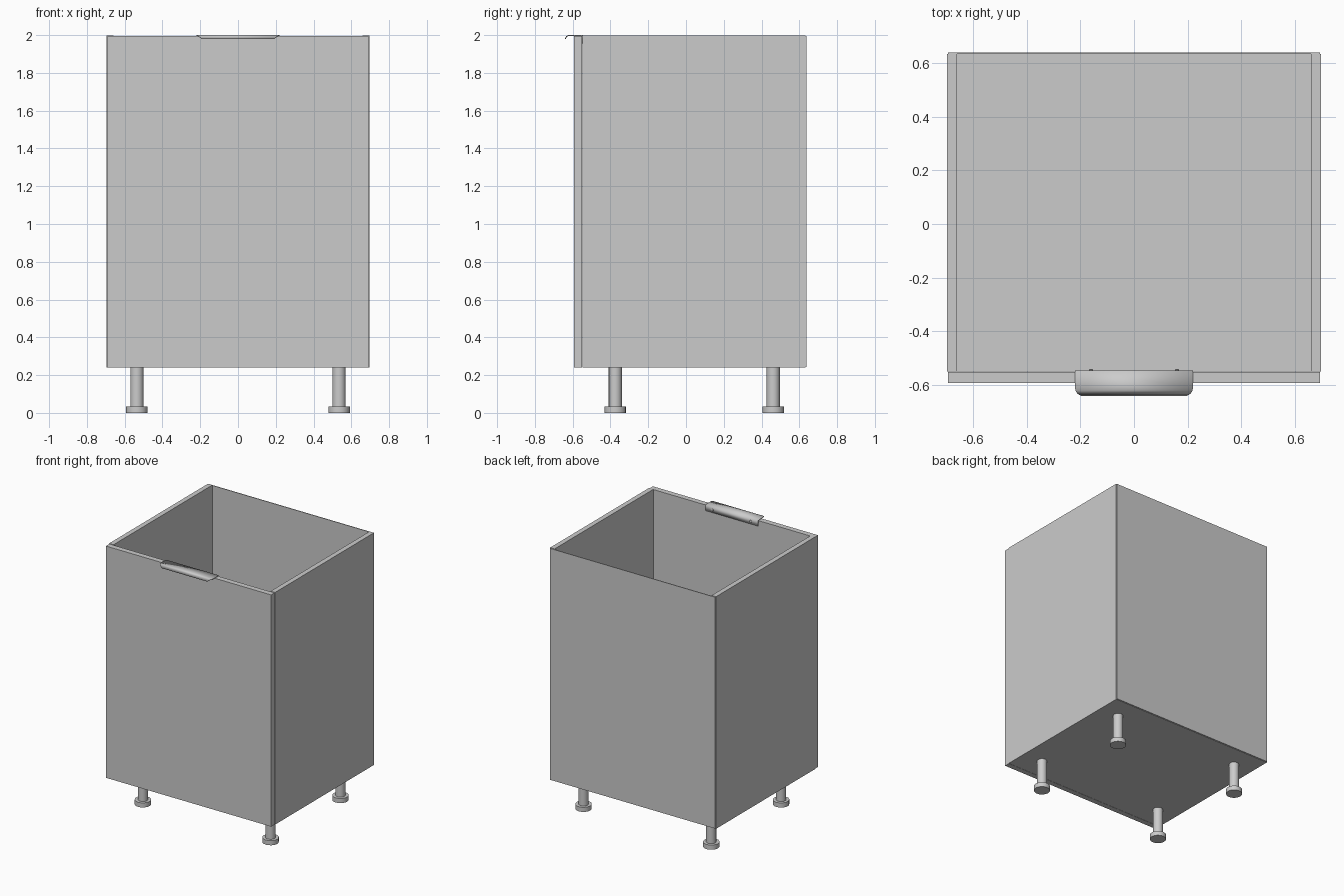
import bpy, bmesh, math

if "Cube" in bpy.data.objects:
    bpy.data.objects.remove(bpy.data.objects["Cube"])


def finish(name, bm):
    bmesh.ops.recalc_face_normals(bm, faces=bm.faces)
    mesh = bpy.data.meshes.new(name)
    bm.to_mesh(mesh)
    bm.free()
    ob = bpy.data.objects.new(name, mesh)
    bpy.context.collection.objects.link(ob)
    return ob


def smooth(ob):
    bpy.ops.object.select_all(action='DESELECT')
    ob.select_set(True)
    bpy.context.view_layer.objects.active = ob
    bpy.ops.object.shade_smooth_by_angle(angle=math.radians(35))


def box(name, x, y, z):
    """Box from (min, max) ranges on each axis."""
    bm = bmesh.new()
    bmesh.ops.create_cube(bm, size=1)
    for v in bm.verts:
        v.co = [lo + (c + 0.5) * (hi - lo) for c, (lo, hi) in zip(v.co, (x, y, z))]
    return finish(name, bm)


def lathe(name, profile, location, rotation=(0, 0, 0), sides=16):
    """Solid of revolution about local z from (radius, height) points."""
    bm = bmesh.new()
    rings = [[bm.verts.new((r * math.cos(2 * math.pi * i / sides),
                            r * math.sin(2 * math.pi * i / sides), h))
              for i in range(sides)] for r, h in profile]
    for a, b in zip(rings, rings[1:]):
        for i in range(sides):
            j = (i + 1) % sides
            bm.faces.new((a[i], a[j], b[j], b[i]))
    bm.faces.new(rings[0])
    bm.faces.new(rings[-1])
    ob = finish(name, bm)
    ob.location, ob.rotation_euler = location, rotation
    smooth(ob)
    return ob


# Cabinet dimensions
W, T = 0.695, 0.037
Y_DOOR, Y_FRONT, Y_BACK = -0.592, -0.551, 0.633
Z0, Z1 = 0.24, 1.998

# Carcass panels (open top)
for side, s in (("left", -1), ("right", 1)):
    box(side + "_side_panel", sorted((s * W, s * (W - T))), (Y_FRONT + 0.002, Y_BACK), (Z0, Z1))
box("bottom_panel", (-W + T, W - T), (Y_FRONT + 0.002, Y_BACK), (Z0, Z0 + T))
box("back_panel", (-W + 0.003, W - 0.003), (Y_BACK, 0.639), (Z0 + 0.003, Z1 - 0.003))

# Door
door_top = 1.995
box("door", (-0.692, 0.692), (Y_DOOR, Y_FRONT), (Z0, door_top))

# Edge pull: flap behind the door, flat top, lip curling down with rounded corners
th, half, corner = 0.005, 0.22, 0.03
top, back, front, curl = 2 - th / 2, Y_FRONT + th / 2, -0.64 + th / 2, 0.018
profile = [(back, 1.955), (back, top), (front + corner, top)]
for i in range(9):
    a = math.pi / 2 * i / 8
    profile.append((front + curl - curl * math.sin(a), top - curl + curl * math.cos(a)))
bm = bmesh.new()
rows = []
for y, z in profile:
    d = min(corner, max(0, front + corner - y))
    w = half - corner + math.sqrt(max(0, corner ** 2 - d ** 2))
    rows.append([bm.verts.new((s * w, y, z)) for s in (-1, 1)])
for a, b in zip(rows, rows[1:]):
    bm.faces.new((a[0], a[1], b[1], b[0]))
handle = finish("edge_pull_handle", bm)
mod = handle.modifiers.new("thickness", 'SOLIDIFY')
mod.thickness, mod.offset, mod.use_even_offset = th, 0, True
smooth(handle)

# Handle screws on the inner flap
for side, s in (("left", -1), ("right", 1)):
    lathe(side + "_handle_screw", [(0.008, 0), (0.008, 0.004), (0.005, 0.006)],
          (s * 0.16, Y_FRONT + th, 1.976), (-math.pi / 2, 0, 0))

# Legs with wider feet
leg = [(0.057, 0), (0.057, 0.035), (0.035, 0.035), (0.035, Z0)]
for row, y in (("front", -0.374), ("back", 0.462)):
    for side, x in (("left", -0.535), ("right", 0.535)):
        lathe(f"{row}_{side}_leg", leg, (x, y, 0))
